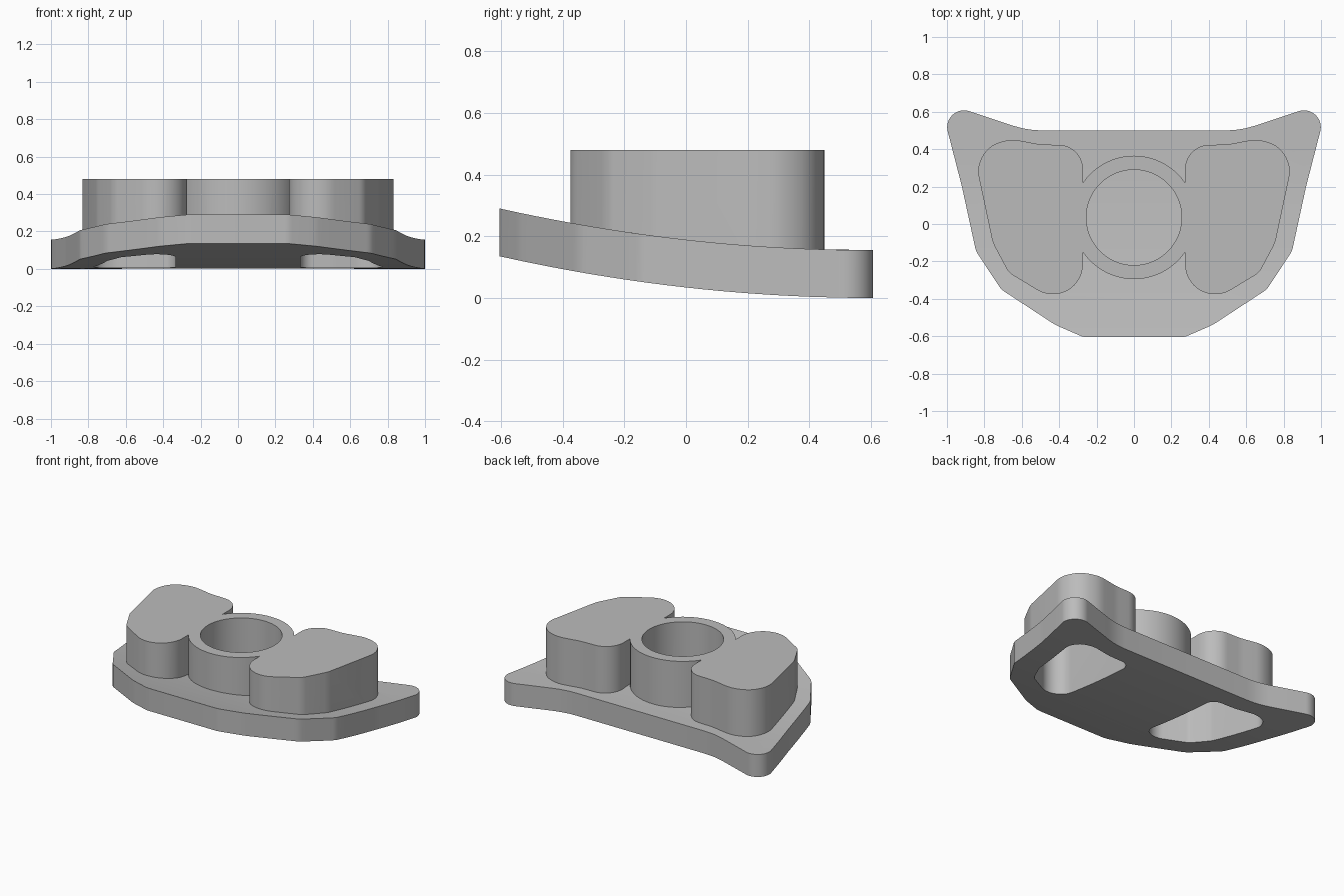
import bpy, bmesh, math
from mathutils import Vector

cube = bpy.data.objects.get("Cube")
if cube:
    bpy.data.objects.remove(cube, do_unlink=True)

TOP = 0.48        # height of the lobes and ring
WALL = 0.06       # wall thickness of the hollow lobes
PLATE = 0.155     # plate thickness
BACK = 0.608      # y where the plate curve touches the ground

grey = bpy.data.materials.new("plain grey")
grey.use_nodes = True
grey.diffuse_color = (0.5, 0.5, 0.5, 1)
grey.node_tree.nodes["Principled BSDF"].inputs["Base Color"].default_value = (0.5, 0.5, 0.5, 1)


def fillet(corners, step=math.radians(8)):
    """Round each (x, y, radius) corner of a closed polygon."""
    out = []
    for i, (x, y, r) in enumerate(corners):
        p = Vector((x, y))
        a = (p - Vector(corners[i - 1][:2])).normalized()
        b = (Vector(corners[(i + 1) % len(corners)][:2]) - p).normalized()
        turn = math.atan2(a.x * b.y - a.y * b.x, a.dot(b))
        if r == 0 or abs(turn) < 0.01:
            out.append(p)
            continue
        start = p - a * r * math.tan(abs(turn) / 2)
        side = Vector((-a.y, a.x)) * math.copysign(r, turn)
        centre = start + side
        n = max(2, math.ceil(abs(turn) / step))
        for k in range(n + 1):
            t = turn * k / n
            c, s = math.cos(t), math.sin(t)
            out.append(centre + Vector((-side.x * c + side.y * s, -side.x * s - side.y * c)))
    return out


def inset(points, d):
    """Shrink a counter-clockwise outline by d."""
    out = []
    for i, p in enumerate(points):
        a = (p - points[i - 1]).normalized()
        b = (points[(i + 1) % len(points)] - p).normalized()
        n = Vector((-a.y - b.y, a.x + b.x)).normalized()
        out.append(p + n * d / max(0.5, n.dot(Vector((-a.y, a.x)))))
    return out


def flip(points):
    return [Vector((-p.x, p.y)) for p in reversed(points)]


def circle(r, y, n=72):
    return [Vector((r * math.cos(math.tau * i / n), y + r * math.sin(math.tau * i / n)))
            for i in range(n)]


def prism(name, points, z0, z1, curved=False):
    bm = bmesh.new()
    face = bm.faces.new([bm.verts.new((p.x, p.y, z0)) for p in points])
    ext = bmesh.ops.extrude_face_region(bm, geom=[face])
    top = [g for g in ext["geom"] if isinstance(g, bmesh.types.BMVert)]
    bmesh.ops.translate(bm, verts=top, vec=(0, 0, z1 - z0))
    if curved:
        # slice across y, then bend upwards towards the front
        for i in range(17):
            bmesh.ops.bisect_plane(bm, geom=bm.verts[:] + bm.edges[:] + bm.faces[:],
                                   plane_co=(0, -0.55 + 0.06 * i, 0), plane_no=(0, 1, 0))
        for v in bm.verts:
            v.co.z += 0.092 * (BACK - v.co.y) ** 2
    bmesh.ops.recalc_face_normals(bm, faces=bm.faces[:])
    mesh = bpy.data.meshes.new(name)
    bm.to_mesh(mesh)
    bm.free()
    mesh.materials.append(grey)
    obj = bpy.data.objects.new(name, mesh)
    bpy.context.collection.objects.link(obj)
    return obj


def combine(target, tool, operation):
    mod = target.modifiers.new("combine", "BOOLEAN")
    mod.operation = operation
    mod.solver = "EXACT"
    mod.object = tool
    bpy.context.view_layer.objects.active = target
    bpy.ops.object.modifier_apply(modifier=mod.name)
    bpy.data.objects.remove(tool, do_unlink=True)


# curved base plate, mirrored from its left half
half = [(0.27, -0.605, 0.1), (0.42, -0.54, 0.2), (0.71, -0.35, 0.1), (0.845, -0.145, 0.1),
        (0.92, 0.2, 0.5), (1.037, 0.655, 0.09), (0.57, 0.5, 0.5)]
outline = half + [(-x, y, r) for x, y, r in reversed(half)]
body = prism("mounting_plate", fillet(outline), 0, PLATE, curved=True)

# open ring in the middle
ring = prism("ring", circle(0.33, 0.035), 0.12, TOP)
combine(ring, prism("ring_bore", circle(0.255, 0.035), 0, 0.6), "DIFFERENCE")
combine(body, ring, "UNION")

# side lobes, hollow from below
lobe = fillet([(0.273, -0.5, 0.161), (0.67, -0.26, 0.1), (0.755, -0.1, 0.15),
               (0.84, 0.3, 0.15), (0.785, 0.415, 0.15), (0.66, 0.455, 0.2),
               (0.5, 0.425, 0.3), (0.273, 0.42, 0.13)])
pocket = inset(lobe, WALL)
for side in (lobe, flip(lobe)):
    combine(body, prism("lobe", side, 0.12, TOP), "UNION")
for side in (pocket, flip(pocket)):
    combine(body, prism("pocket", side, -0.1, TOP - WALL), "DIFFERENCE")

# smooth walls with crisp rims
bpy.ops.object.select_all(action="DESELECT")
body.select_set(True)
bpy.context.view_layer.objects.active = body
bpy.ops.object.shade_smooth_by_angle(angle=math.radians(30))
